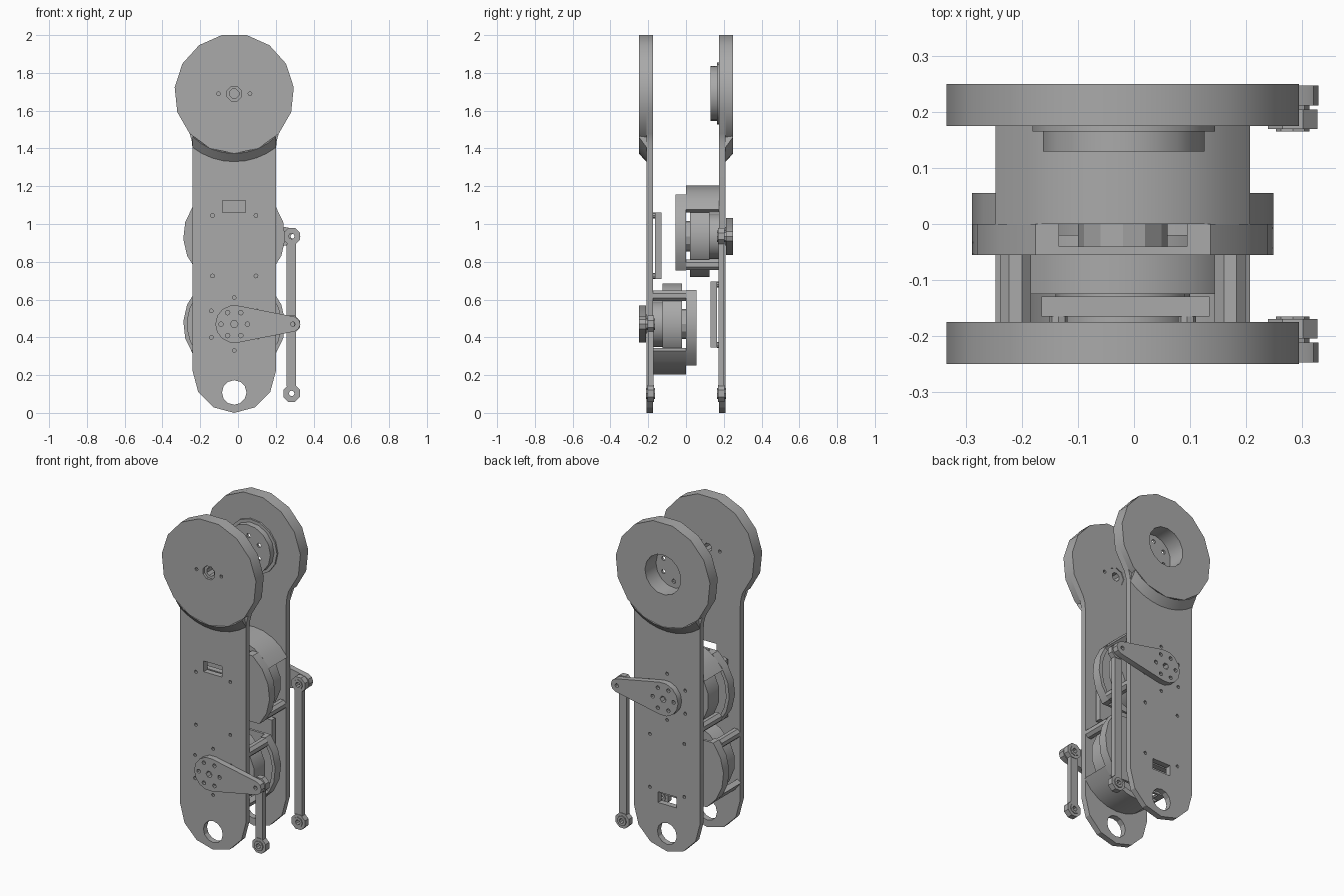
import bpy, bmesh
from math import sin, cos, radians
from mathutils import Matrix

cube = bpy.data.objects.get("Cube")
if cube:
    bpy.data.objects.remove(cube, do_unlink=True)

CX, TOP_Z, DISC_R = -0.02, 1.69, 0.317
MOTOR_Z, FLIP_Z = 0.47, 1.405

grey = bpy.data.materials.new("plain grey")
grey.use_nodes = True
grey.diffuse_color = (0.4, 0.4, 0.4, 1)
grey.node_tree.nodes["Principled BSDF"].inputs["Base Color"].default_value = (0.4, 0.4, 0.4, 1)
parts = []

# Turns a front part into its upside-down counterpart on the back plate
FRONT = Matrix.Identity(4)
BACK = Matrix.Translation((0, 0, FLIP_Z)) @ Matrix.Rotation(radians(180), 4, "X")
# Mirrors a front part straight to the back
REAR = Matrix.Scale(-1, 4, (0, 1, 0))


def arc(x, z, r, a0, a1, n):
    angles = [radians(a0 + (a1 - a0) * i / n) for i in range(n + 1)]
    return [(x + r * cos(a), z + r * sin(a)) for a in angles]


def circle(x, z, r, n=12, start=0):
    return arc(x, z, r, start, start + 360, n)[:-1]


def rect(x0, x1, z0, z1):
    return [(x0, z0), (x1, z0), (x1, z1), (x0, z1)]


def add_mesh(name, mesh, place):
    mesh.transform(place)
    bm = bmesh.new()
    bm.from_mesh(mesh)
    bmesh.ops.remove_doubles(bm, verts=bm.verts, dist=0.0001)
    bmesh.ops.recalc_face_normals(bm, faces=bm.faces)
    bm.to_mesh(mesh)
    bm.free()
    mesh.name = name
    mesh.materials.clear()
    mesh.materials.append(grey)
    obj = bpy.data.objects.new(name, mesh)
    bpy.context.collection.objects.link(obj)
    parts.append(obj)


def plate(name, outline, y0, y1, holes=(), place=FRONT):
    """Extrude a front-facing outline with holes from y0 to y1."""
    curve = bpy.data.curves.new(name, "CURVE")
    curve.dimensions, curve.fill_mode = "2D", "BOTH"
    curve.extrude = abs(y1 - y0) / 2
    for loop in [outline, *holes]:
        spline = curve.splines.new("POLY")
        spline.points.add(len(loop) - 1)
        for point, (x, z) in zip(spline.points, loop):
            point.co = (x, z, 0, 1)
        spline.use_cyclic_u = True
    temp = bpy.data.objects.new(name + "_outline", curve)
    bpy.context.collection.objects.link(temp)
    graph = bpy.context.evaluated_depsgraph_get()
    mesh = bpy.data.meshes.new_from_object(temp.evaluated_get(graph))
    bpy.data.objects.remove(temp, do_unlink=True)
    stand = Matrix.Translation((0, (y0 + y1) / 2, 0)) @ Matrix.Rotation(radians(90), 4, "X")
    add_mesh(name, mesh, place @ stand)


def flare(name, place):
    """Sloped collar where the round head meets the flat side plate."""
    n = 8
    rim = arc(CX, TOP_Z, DISC_R, 226, 314, n)
    foot = arc(CX, TOP_Z, 0.36, 232, 308, n)
    inner = arc(CX, TOP_Z, 0.30, 226, 314, n)
    rows = [[(x, y, z) for x, z in row]
            for row, y in ((rim, -0.25), (foot, -0.21), (inner, -0.21))]
    verts = [v for row in rows for v in row]
    m = n + 1
    faces = [(r * m + i, r * m + i + 1, (r + 1) % 3 * m + i + 1, (r + 1) % 3 * m + i)
             for r in range(3) for i in range(n)]
    faces += [(0, m, 2 * m), (n, m + n, 2 * m + n)]
    mesh = bpy.data.meshes.new(name)
    mesh.from_pydata(verts, [], faces)
    add_mesh(name, mesh, place)


# Side plates with round heads
head_points = [p for p in circle(CX, TOP_Z, DISC_R, 15, -90)]
side_outline = (arc(CX, 0.22, 0.22, 180, 360, 6)
                + [(CX + 0.22, 1.39), (CX + 0.225, 1.44)]
                + head_points[2:14]
                + [(CX - 0.225, 1.44), (CX - 0.22, 1.39)])
plate_holes = [rect(CX - 0.063, CX + 0.06, 1.06, 1.125)]
plate_holes += [circle(CX + dx, z, 0.01, 8) for dx in (-0.115, 0.115) for z in (0.725, 1.045)]
plate_holes += [circle(x, z, 0.01, 8) for x, z in circle(CX, MOTOR_Z, 0.14, 6, 30)]
eye = circle(CX, 0.108, 0.065, 12)
pins = [circle(CX + dx, TOP_Z, 0.01, 8) for dx in (-0.083, 0.083)]
bore = circle(CX, TOP_Z, 0.026, 8, 22.5)

plate("front_side_plate", side_outline, -0.21, -0.175,
      plate_holes + [eye, circle(CX, TOP_Z, 0.055, 8)] + pins)
plate("front_head", head_points, -0.235, -0.21, [bore] + pins)
plate("front_head_face", head_points, -0.25, -0.235, [circle(CX, TOP_Z, 0.042, 8, 22.5)] + pins)
plate("front_bushing", circle(CX, TOP_Z, 0.055, 8), -0.21, -0.18, [bore])
flare("front_collar", FRONT)

back_holes = [[(x, FLIP_Z - z) for x, z in loop] for loop in plate_holes]
cup = circle(CX, TOP_Z, 0.12, 15)
plate("back_side_plate", side_outline, -0.21, -0.175, back_holes + [eye, cup], REAR)
plate("back_head", head_points, -0.25, -0.21, [cup], REAR)
flare("back_collar", REAR)

# Bearing cup inside the back head
plate("cup_flange", circle(CX, TOP_Z, 0.165, 15), 0.165, 0.175, [cup])
plate("cup_wall", circle(CX, TOP_Z, 0.146, 15), 0.145, 0.165, [cup])
plate("cup_floor", circle(CX, TOP_Z, 0.146, 15), 0.13, 0.145,
      [circle(x, z, 0.013, 8) for x, z in circle(CX, TOP_Z, 0.08, 6, 30)])


def drive(side, place):
    """Motor, housing, circuit board and crank arm of one side plate."""
    def part(name, outline, y0, y1, holes=()):
        plate(side + "_" + name, outline, y0, y1, holes, place)

    # Motor drum and shaft
    part("motor_drum", circle(CX, MOTOR_Z, 0.22, 16, 11.25), -0.125, -0.02)
    part("motor_base", circle(CX, MOTOR_Z, 0.12, 16), -0.175, -0.125)
    part("motor_shaft", circle(CX, MOTOR_Z, 0.08, 12), -0.02, 0.04)

    # Arched housing wall and standoffs
    part("housing_arch", arc(CX, MOTOR_Z, 0.268, 212, 328, 8)
         + arc(CX, MOTOR_Z, 0.237, 328, 212, 8), -0.175, 0)
    for sign in (-1, 1):
        part("standoff", circle(CX + sign * 0.192, MOTOR_Z + 0.15, 0.03, 8, 22.5), -0.175, 0)

    # Trimmed round cover with an open rim
    right = arc(CX, MOTOR_Z, 0.27, -54.6, 41.8, 5)
    left = arc(CX, MOTOR_Z, 0.27, 138.2, 234.6, 5)
    part("cover", right + left, 0.04, 0.055, [circle(CX, MOTOR_Z, 0.05)])
    part("cover_rim", right + arc(CX, MOTOR_Z, 0.248, 46.5, -62.5, 8), 0, 0.04)
    part("cover_rim", left + arc(CX, MOTOR_Z, 0.248, 242.5, 133.5, 8), 0, 0.04)

    # Circuit board on four spacers
    part("board", rect(CX - 0.145, CX + 0.155, 0.71, 1.06), -0.165, -0.13)
    for dx in (-0.115, 0.115):
        for z in (0.725, 1.045):
            part("board_spacer", circle(CX + dx, z, 0.016, 8), -0.175, -0.165, [circle(CX + dx, z, 0.01, 8)])

    # Crank arm with bolt holes
    tip = 0.29
    arm = arc(CX, MOTOR_Z, 0.1, 78, 282, 8) + arc(tip, MOTOR_Z, 0.04, -78, 78, 4)
    bolts = [circle(x, z, 0.012, 8) for x, z in circle(CX, MOTOR_Z, 0.07, 6)]
    part("crank_arm", arm, -0.248, -0.212,
         bolts + [circle(CX, MOTOR_Z, 0.02, 6), circle(tip, MOTOR_Z, 0.012, 8)])
    part("crank_boss", circle(CX, MOTOR_Z, 0.05, 12), -0.215, -0.205)


drive("front", FRONT)
drive("back", BACK)


# Push rods hanging from the crank tips
def push_rod(side, z_top, place):
    z_low, x = 0.103, 0.284
    for z in (z_low, z_top):
        plate(side + "_rod_eye", circle(x, z, 0.048, 8, 22.5), -0.205, -0.17, [circle(x, z, 0.015, 8)], place)
        plate(side + "_rod_washer", circle(x, z, 0.03, 8), -0.212, -0.165, [circle(x, z, 0.015, 8)], place)
    plate(side + "_rod", rect(x - 0.027, x + 0.023, z_low + 0.04, z_top - 0.04), -0.202, -0.173, (), place)


push_rod("front", MOTOR_Z, FRONT)
push_rod("back", FLIP_Z - MOTOR_Z, REAR)

# Smooth the round walls and keep the edges crisp
bpy.ops.object.select_all(action="DESELECT")
for obj in parts:
    obj.select_set(True)
bpy.context.view_layer.objects.active = parts[0]
bpy.ops.object.shade_smooth_by_angle(angle=radians(28))
